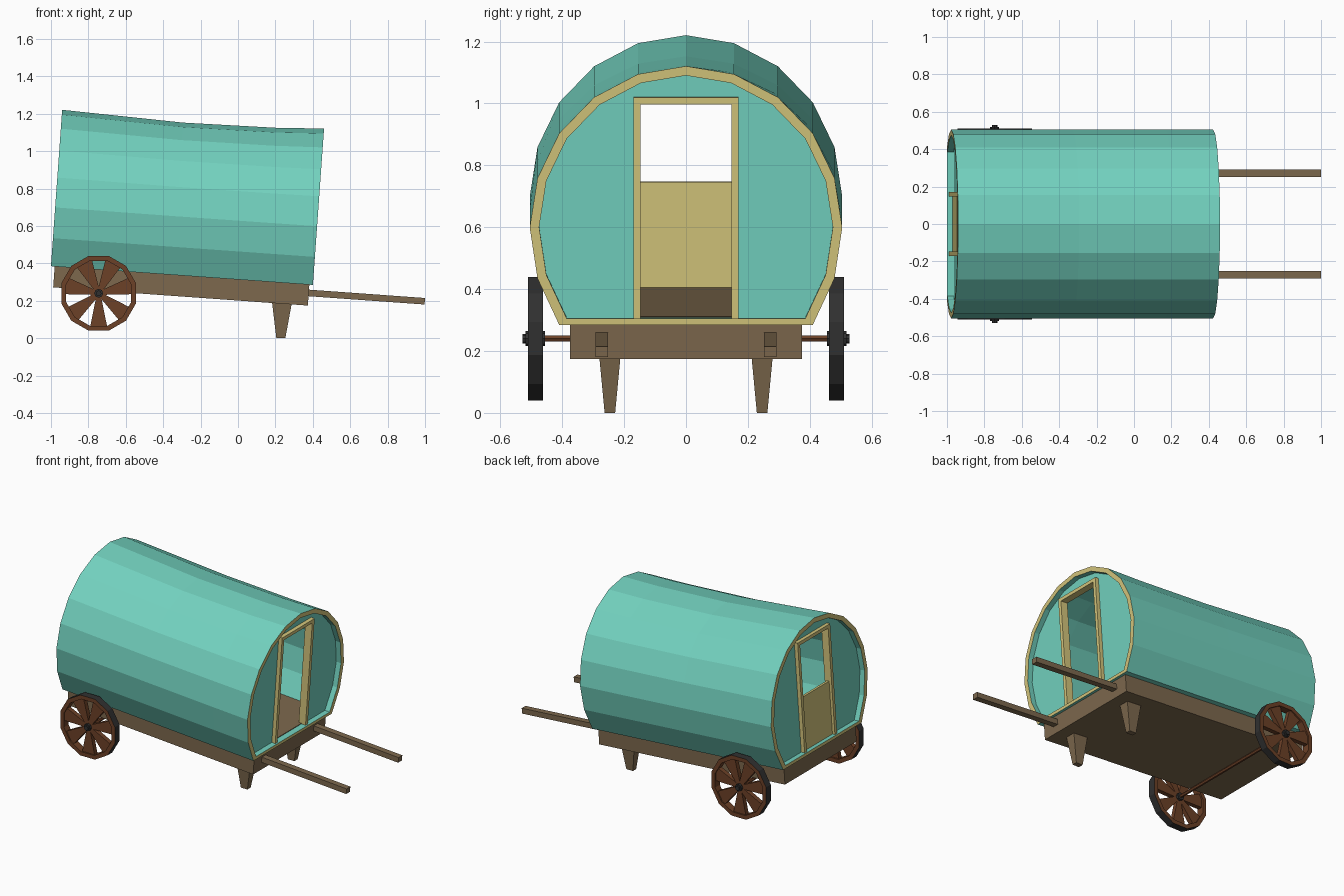
import bpy, bmesh
from math import sin, cos, pi, radians
from mathutils import Matrix, Vector

if "Cube" in bpy.data.objects:
    bpy.data.objects.remove(bpy.data.objects["Cube"])


def mat(name, r, g, b):
    m = bpy.data.materials.new(name)
    m.diffuse_color = (r, g, b, 1)
    m.use_nodes = True
    m.node_tree.nodes["Principled BSDF"].inputs["Base Color"].default_value = m.diffuse_color
    return m


TEAL = mat("teal", 0.17, 0.64, 0.52)
CREAM = mat("cream", 0.66, 0.56, 0.20)
WOOD = mat("wood", 0.205, 0.14, 0.075)
BROWN = mat("dark_wood", 0.15, 0.052, 0.02)
IRON = mat("iron", 0.03, 0.03, 0.03)

# The whole wagon body leans forward; body parts use local x along, z up
TILT = Matrix.Translation((-1, 0, 0.385)) @ Matrix.Rotation(radians(4.09), 4, 'Y')
LEN = 1.404


def finish(name, bm, mats, matrix=Matrix()):
    bmesh.ops.recalc_face_normals(bm, faces=bm.faces)
    me = bpy.data.meshes.new(name)
    bm.to_mesh(me)
    bm.free()
    for m in mats:
        me.materials.append(m)
    ob = bpy.data.objects.new(name, me)
    bpy.context.collection.objects.link(ob)
    ob.matrix_world = matrix
    return ob


def add_prism(bm, base, offset):
    """Extrude a polygon by an offset vector."""
    face = bm.faces.new([bm.verts.new(p) for p in base])
    ext = bmesh.ops.extrude_face_region(bm, geom=[face])
    new = [v for v in ext["geom"] if isinstance(v, bmesh.types.BMVert)]
    bmesh.ops.translate(bm, verts=new, vec=offset)
    if not face.is_valid or len(face.link_loops if hasattr(face, "link_loops") else face.loops) == 0:
        return
    return face


def add_box(bm, x, y, z):
    add_prism(bm, [(x[0], y[0], z[0]), (x[1], y[0], z[0]),
                   (x[1], y[1], z[0]), (x[0], y[1], z[0])], (0, 0, z[1] - z[0]))


def box(name, x, y, z, m):
    bm = bmesh.new()
    add_box(bm, x, y, z)
    return finish(name, bm, [m], TILT)


# Barrel cross-section (y, z), right half mirrored to the left
half = [(0.41, 0), (0.48, 0.15), (0.505, 0.315), (0.48, 0.475),
        (0.41, 0.62), (0.297, 0.737), (0.155, 0.812)]
outer = half + [(0, 0.838)] + [(-y, z) for y, z in reversed(half)]
inner = [(y * 0.94, 0.02 + z * 0.94) for y, z in outer]
n = len(outer)

# Canopy shell: hollow tube with a slightly sagging roof and cream end rims
bm = bmesh.new()
rings = []
for x, sag in ((0, 0), (0.65, 0.022), (1.15, 0.014), (LEN, 0)):
    rings.append([[bm.verts.new((x, y, z - sag * (z / 0.838) ** 3)) for y, z in prof]
                  for prof in (outer, inner)])
for a, b in zip(rings, rings[1:]):
    for k in (0, 1):
        for i in range(n):
            j = (i + 1) % n
            bm.faces.new((a[k][i], a[k][j], b[k][j], b[k][i]))
for o, s in (rings[0], rings[-1]):
    for i in range(n):
        j = (i + 1) % n
        bm.faces.new((o[i], o[j], s[j], s[i])).material_index = 1
finish("canopy", bm, [TEAL, CREAM], TILT)

# End walls with door openings and door frames
for end, flip in (("rear", False), ("front", True)):
    def span(a, b):
        return (LEN - b, LEN - a) if flip else (a, b)
    x0, x1 = span(0.035, 0.047)
    outline = inner + [(-0.16, 0.02), (-0.16, 0.725), (0.16, 0.725), (0.16, 0.02)]
    bm = bmesh.new()
    add_prism(bm, [(x0, y, z) for y, z in outline], (x1 - x0, 0, 0))
    finish(end + "_wall", bm, [TEAL], TILT)
    bm = bmesh.new()
    for y in ((-0.17, -0.147), (0.147, 0.17)):
        add_box(bm, span(0.01, 0.06), y, (0.02, 0.735))
    add_box(bm, span(0.01, 0.06), (-0.147, 0.147), (0.713, 0.735))
    finish(end + "_door_frame", bm, [CREAM], TILT)

# Half door at the back, floor, chassis and shafts
box("half_door", (0.028, 0.045), (-0.147, 0.147), (0.02, 0.365), CREAM)
box("floor", (0.04, LEN - 0.04), (-0.38, 0.38), (0.005, 0.024), WOOD)
box("chassis", (0.02, 1.385), (-0.375, 0.375), (-0.112, 0.002), WOOD)
for side, s in (("left", 1), ("right", -1)):
    box(side + "_shaft", (1.36, 2.007), (s * 0.272 - 0.02, s * 0.272 + 0.02),
        (-0.062, -0.027), WOOD)

# Tapered front props, standing upright on the ground
for side, s in (("left", 1), ("right", -1)):
    bm = bmesh.new()
    loops = []
    for z, xa, xb, w in ((0, 0.205, 0.253, 0.017), (0.2, 0.181, 0.29, 0.036)):
        loops.append([bm.verts.new((x, s * 0.246 + y, z))
                      for x, y in ((xa, -w), (xb, -w), (xb, w), (xa, w))])
    a, b = loops
    bm.faces.new(a)
    bm.faces.new(b)
    for i in range(4):
        bm.faces.new((a[i], a[(i + 1) % 4], b[(i + 1) % 4], b[i]))
    finish(side + "_front_prop", bm, [WOOD])

# Wheels: 12-sided rim with dark tread, seven flared spokes, hub
AX = Vector((-0.745, 0, 0.24))


def rod(name, r, y0, y1, m, sides=6):
    bm = bmesh.new()
    add_prism(bm, [(r * cos(2 * pi * i / sides), y0, r * sin(2 * pi * i / sides))
                   for i in range(sides)], (0, y1 - y0, 0))
    return finish(name, bm, [m], Matrix.Translation(AX))


for side, s in (("left", 1), ("right", -1)):
    bm = bmesh.new()
    section = ((0.207, 0.462), (0.207, 0.511), (0.18, 0.511), (0.18, 0.462))
    rim = []
    for i in range(12):
        t = 2 * pi * (i + 0.5) / 12
        rim.append([bm.verts.new((r * cos(t), s * y, r * sin(t))) for r, y in section])
    for i in range(12):
        a, b = rim[i], rim[(i + 1) % 12]
        for k in range(4):
            f = bm.faces.new((a[k], a[(k + 1) % 4], b[(k + 1) % 4], b[k]))
            f.material_index = 1 if k == 0 else 0
    finish(side + "_wheel_rim", bm, [BROWN, IRON], Matrix.Translation(AX))

    bm = bmesh.new()
    for i in range(7):
        t = -pi / 2 + 2 * pi * i / 7
        d, p = Vector((cos(t), 0, sin(t))), Vector((-sin(t), 0, cos(t)))
        y = Vector((0, s * 0.472, 0))
        add_prism(bm, [d * 0.015 - p * 0.012 + y, d * 0.186 - p * 0.047 + y,
                       d * 0.186 + p * 0.047 + y, d * 0.015 + p * 0.012 + y],
                  (0, s * 0.03, 0))
    finish(side + "_wheel_spokes", bm, [BROWN], Matrix.Translation(AX))
    rod(side + "_hub", 0.024, s * 0.455, s * 0.518, IRON, 8)
    rod(side + "_hub_cap", 0.015, s * 0.515, s * 0.528, IRON, 8)

rod("axle", 0.011, -0.46, 0.46, BROWN)
